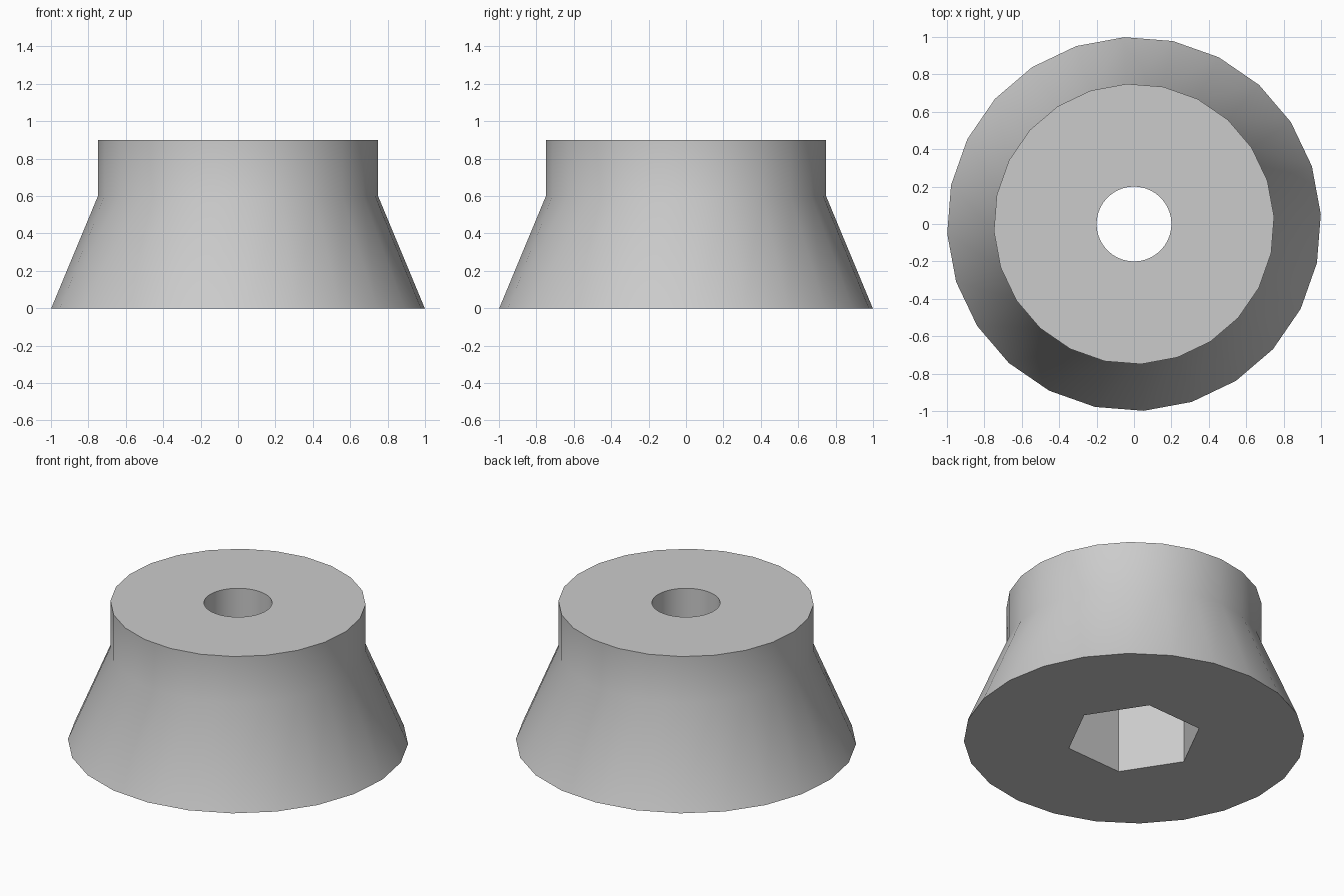
import bpy
import bmesh
import math

if "Cube" in bpy.data.objects:
    bpy.data.objects.remove(bpy.data.objects["Cube"], do_unlink=True)

TURN = math.radians(3)

grey = bpy.data.materials.new("light_grey")
grey.use_nodes = True
colour = (0.6, 0.6, 0.6, 1)
grey.diffuse_color = colour
for node in grey.node_tree.nodes:
    if node.type == "BSDF_PRINCIPLED":
        node.inputs["Base Color"].default_value = colour


def turned_solid(name, profile, sides):
    """Closed solid of stacked rings; profile is (radius, height) from the bottom up."""
    bm = bmesh.new()
    rings = []
    for radius, z in profile:
        angles = [TURN + math.tau * i / sides for i in range(sides)]
        rings.append([bm.verts.new((radius * math.cos(a), radius * math.sin(a), z))
                      for a in angles])
    for low, high in zip(rings, rings[1:]):
        for i in range(sides):
            j = (i + 1) % sides
            bm.faces.new((low[i], low[j], high[j], high[i]))
    bm.faces.new(rings[0][::-1])
    bm.faces.new(rings[-1])
    mesh = bpy.data.meshes.new(name)
    bm.to_mesh(mesh)
    bm.free()
    mesh.materials.append(grey)
    obj = bpy.data.objects.new(name, mesh)
    bpy.context.collection.objects.link(obj)
    return obj


# Flared body with a straight neck
body = turned_solid("flared_body", [(1, 0), (0.75, 0.6), (0.75, 0.9)], 24)

# Hexagonal socket from below, round bore through the top
cutters = [
    turned_solid("hex_socket_cutter", [(0.4, -0.1), (0.4, 0.6)], 6),
    turned_solid("bore_cutter", [(0.2, -0.2), (0.2, 1.1)], 48),
]

bpy.ops.object.select_all(action="DESELECT")
body.select_set(True)
bpy.context.view_layer.objects.active = body
for cutter in cutters:
    cutter.hide_render = True
    cut = body.modifiers.new(cutter.name, "BOOLEAN")
    cut.operation = "DIFFERENCE"
    cut.solver = "EXACT"
    cut.object = cutter
    bpy.ops.object.modifier_apply(modifier=cut.name)
    bpy.data.objects.remove(cutter, do_unlink=True)

# Soft sides, crisp rims and socket corners
bpy.ops.object.shade_smooth_by_angle(angle=math.radians(30))
